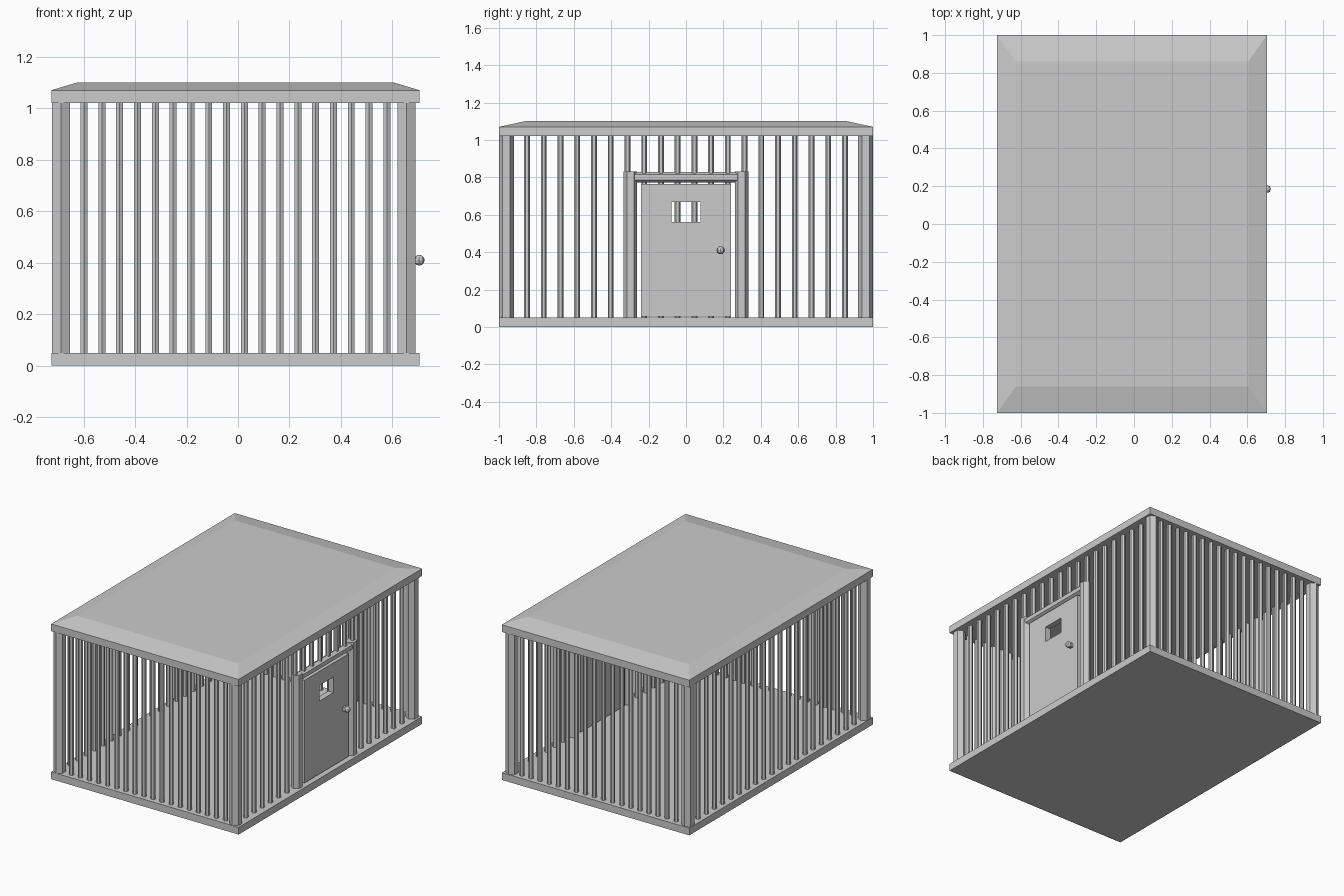
import bpy, bmesh, math
from mathutils import Vector

cube = bpy.data.objects.get("Cube")
if cube:
    bpy.data.objects.remove(cube, do_unlink=True)

GREY = (0.6, 0.6, 0.6, 1)
mat = bpy.data.materials.new("plain grey")
mat.use_nodes = True
mat.diffuse_color = GREY
bsdf = mat.node_tree.nodes["Principled BSDF"]
bsdf.inputs["Base Color"].default_value = GREY
bsdf.inputs["Roughness"].default_value = 0.8


def finish(bm, name):
    bmesh.ops.recalc_face_normals(bm, faces=bm.faces)
    mesh = bpy.data.meshes.new(name)
    bm.to_mesh(mesh)
    bm.free()
    mesh.materials.append(mat)
    obj = bpy.data.objects.new(name, mesh)
    bpy.context.collection.objects.link(obj)
    return obj


def extrude(bm, faces, offset):
    """Thicken flat faces into a closed solid."""
    result = bmesh.ops.extrude_face_region(bm, geom=faces, use_keep_orig=True)
    moved = [g for g in result["geom"] if isinstance(g, bmesh.types.BMVert)]
    bmesh.ops.translate(bm, verts=moved, vec=offset)
    return [g for g in result["geom"] if isinstance(g, bmesh.types.BMFace)]


def hex_rod(bm, start, end, radius):
    """Six-sided rod, upright or lying along y."""
    start, end = Vector(start), Vector(end)
    upright = abs(end.z - start.z) > abs(end.y - start.y)
    side = Vector((0, 1, 0)) if upright else Vector((0, 0, 1))
    ring = []
    for k in range(6):
        a = math.radians(90 + 60 * k)
        ring.append(bm.verts.new(start + Vector((radius * math.cos(a), 0, 0))
                                 + side * radius * math.sin(a)))
    extrude(bm, [bm.faces.new(ring)], end - start)


def slab(bm, x0, x1, y, z0, z1):
    corners = [(x0, -y, z0), (x1, -y, z0), (x1, y, z0), (x0, y, z0)]
    face = bm.faces.new([bm.verts.new(c) for c in corners])
    return extrude(bm, [face], (0, 0, z1 - z0))[0]


# Main dimensions
LEFT, RIGHT, HALF = -0.725, 0.705, 1.0
FLOOR, CEILING = 0.05, 1.02
WALL_A, WALL_B, WALL_Y = -0.687, 0.655, 0.96
BAR = 0.0155
JAMB_Y, LINTEL_Z = 0.297, 0.80

# Floor slab
bm = bmesh.new()
slab(bm, LEFT, RIGHT, HALF, 0, FLOOR)
finish(bm, "floor")

# Roof slab with a shallow hipped top
bm = bmesh.new()
rim = slab(bm, LEFT, RIGHT, HALF, CEILING, 1.07)
top = bmesh.ops.extrude_discrete_faces(bm, faces=[rim])["faces"][0]
bmesh.ops.delete(bm, geom=[f for f in bm.faces if f is rim], context="FACES_ONLY") if rim.is_valid else None
top_verts = list(top.verts)
for v in top_verts:
    v.co.x += 0.1 if v.co.x < 0 else -0.1
    v.co.y += 0.14 if v.co.y < 0 else -0.14
    v.co.z = 1.10
finish(bm, "roof")

# Corner posts
bm = bmesh.new()
for x in (WALL_A, WALL_B):
    for y in (-WALL_Y, WALL_Y):
        hex_rod(bm, (x, y, FLOOR), (x, y, CEILING), 0.04)
finish(bm, "corner_posts")

# Bars of the front and back walls
for name, y in (("front_bars", -WALL_Y), ("back_bars", WALL_Y)):
    bm = bmesh.new()
    for i in range(18):
        x = -0.598 + i * 0.0692
        hex_rod(bm, (x, y, FLOOR), (x, y, CEILING), BAR)
    finish(bm, name)

# Bars of the side walls, stopping at the lintel over the doorway
for name, x in (("plain_side_bars", WALL_A), ("door_side_bars", WALL_B)):
    bm = bmesh.new()
    for i in range(20):
        y = -0.85 + i * 1.7 / 19
        over_door = x == WALL_B and abs(y) < 0.33
        hex_rod(bm, (x, y, LINTEL_Z if over_door else FLOOR), (x, y, CEILING), BAR)
    finish(bm, name)

# Door frame
bm = bmesh.new()
for y in (-JAMB_Y, JAMB_Y):
    hex_rod(bm, (WALL_B, y, FLOOR), (WALL_B, y, 0.83), 0.036)
hex_rod(bm, (WALL_B, -JAMB_Y, LINTEL_Z), (WALL_B, JAMB_Y, LINTEL_Z), 0.0285)
finish(bm, "door_frame")

# Door leaf with a window opening
bm = bmesh.new()
ys, zs = (-0.24, -0.077, 0.077, 0.24), (0.057, 0.56, 0.667, 0.765)
grid = [[bm.verts.new((0.635, y, z)) for z in zs] for y in ys]
panels = [bm.faces.new((grid[i][j], grid[i + 1][j], grid[i + 1][j + 1], grid[i][j + 1]))
          for i in range(3) for j in range(3) if (i, j) != (1, 1)]
extrude(bm, panels, (0.04, 0, 0))
finish(bm, "door")

# Door knob with a short stem
bm = bmesh.new()
hex_rod_center = Vector((0.704, 0.185, 0.41))
bmesh.ops.create_uvsphere(bm, u_segments=8, v_segments=6, radius=0.021)
bmesh.ops.translate(bm, verts=bm.verts, vec=hex_rod_center)
knob = finish(bm, "door_knob")
bm = bmesh.new()
bmesh.ops.create_cube(bm, size=0.026)
bmesh.ops.translate(bm, verts=bm.verts, vec=hex_rod_center - Vector((0.018, 0, 0)))
finish(bm, "knob_stem")
